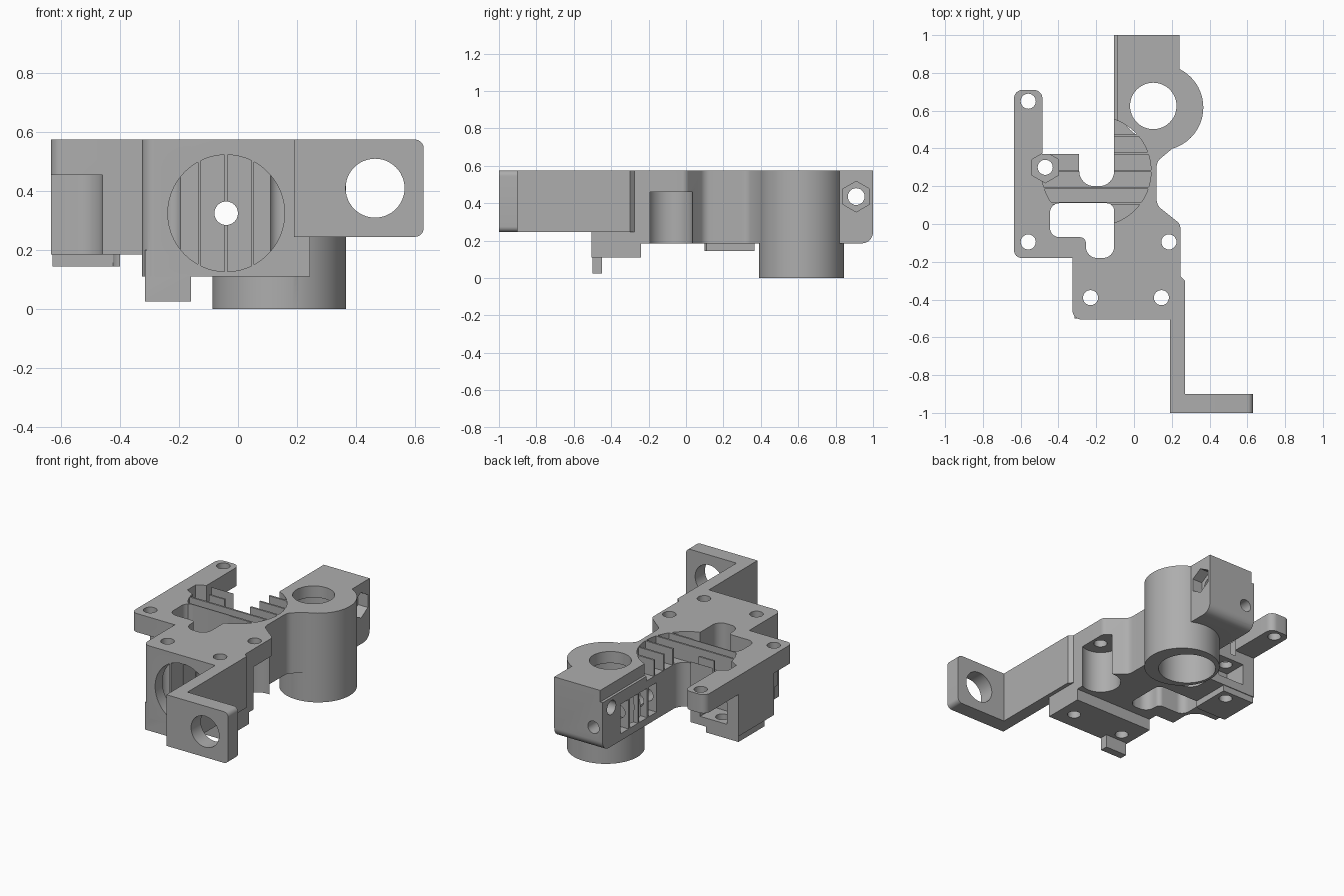
import bpy, bmesh, math
from mathutils import Vector, Matrix

cube = bpy.data.objects.get("Cube")
if cube:
    bpy.data.objects.remove(cube, do_unlink=True)

grey = bpy.data.materials.new("plain grey plastic")
grey.use_nodes = True
colour = (0.42, 0.42, 0.42, 1)
grey.diffuse_color = colour
grey.node_tree.nodes["Principled BSDF"].inputs["Base Color"].default_value = colour


def rounded(points, steps=8):
    """Polygon whose (x, y, radius) corners are replaced by arcs."""
    out = []
    for i, p in enumerate(points):
        c = Vector(p[:2])
        r = p[2] if len(p) > 2 else 0
        if r == 0:
            out.append(c)
            continue
        a = (Vector(points[i - 1][:2]) - c).normalized()
        b = (Vector(points[(i + 1) % len(points)][:2]) - c).normalized()
        half = a.angle(b) / 2
        centre = c + (a + b).normalized() * (r / math.sin(half))
        s = c + a * (r / math.tan(half)) - centre
        e = c + b * (r / math.tan(half)) - centre
        sweep = s.angle_signed(e)
        for k in range(steps + 1):
            out.append(centre + Matrix.Rotation(-sweep * k / steps, 2) @ s)
    return out


def prism(name, points, lo, hi, axis="z"):
    """Extrude a 2D polygon along an axis."""
    place = {"z": lambda u, v, w: (u, v, w),
             "y": lambda u, v, w: (u, w, v),
             "x": lambda u, v, w: (w, u, v)}[axis]
    bm = bmesh.new()
    face = bm.faces.new([bm.verts.new(place(p[0], p[1], lo)) for p in points])
    ext = bmesh.ops.extrude_face_region(bm, geom=[face])
    moved = [v for v in ext["geom"] if isinstance(v, bmesh.types.BMVert)]
    bmesh.ops.translate(bm, verts=moved, vec=place(0, 0, hi - lo))
    bmesh.ops.recalc_face_normals(bm, faces=bm.faces)
    mesh = bpy.data.meshes.new(name)
    bm.to_mesh(mesh)
    bm.free()
    mesh.materials.append(grey)
    obj = bpy.data.objects.new(name, mesh)
    bpy.context.collection.objects.link(obj)
    return obj


def box(name, x, y, z):
    return prism(name, [(x[0], y[0]), (x[1], y[0]), (x[1], y[1]), (x[0], y[1])], *z)


def cylinder(name, centre, r, lo, hi, axis="z", sides=48):
    ring = [(centre[0] + r * math.cos(math.tau * k / sides + math.pi / 2),
             centre[1] + r * math.sin(math.tau * k / sides + math.pi / 2)) for k in range(sides)]
    return prism(name, ring, lo, hi, axis)


def disc_slices(name, centre, r, cuts, rib, lo, hi, axis, swap):
    """Disc cutter split into slices so that thin ribs stay standing."""
    edges = [-r] + [c for c in cuts] + [r]
    made = []
    for i, (s, e) in enumerate(zip(edges, edges[1:])):
        s += rib / 2 if i else 0
        e -= rib / 2 if i < len(cuts) else 0
        a0, a1 = math.asin(s / r), math.asin(e / r)
        side = [(r * math.cos(a0 + (a1 - a0) * k / 14), r * math.sin(a0 + (a1 - a0) * k / 14))
                for k in range(15)]
        loop = side + [(-u, v) for u, v in reversed(side) if u > 1e-5]
        loop = [(v, u) for u, v in loop] if swap else loop
        made.append(prism(name, [(centre[0] + u, centre[1] + v) for u, v in loop], lo, hi, axis))
    return made


def combine(target, others, operation):
    bpy.context.view_layer.objects.active = target
    for other in others:
        mod = target.modifiers.new(other.name, "BOOLEAN")
        mod.operation, mod.solver, mod.object = operation, "EXACT", other
        bpy.ops.object.modifier_apply(modifier=mod.name)
        bpy.data.objects.remove(other, do_unlink=True)


TOP, BASE = 0.575, 0.185

# Main body with waist, rear block, notch and side leg
outline = rounded([
    (-0.325, -0.505, 0.045), (0.245, -0.505), (0.245, 0.0, 0.04), (0.12, 0.1, 0.06),
    (0.12, 0.33, 0.06), (0.24, 0.43), (0.24, 1), (-0.105, 1), (-0.105, 0.2, 0.08),
    (-0.29, 0.2, 0.08), (-0.29, 0.37), (-0.485, 0.37), (-0.485, 0.71, 0.045),
    (-0.635, 0.71, 0.045), (-0.635, -0.18, 0.04), (-0.325, -0.18)])
body = prism("extruder_body", outline, BASE, TOP)

# Probe tube, lower front block, stop tab and hinge pad
parts = [
    cylinder("tube", (0.14, 0.617), 0.227, 0, TOP, sides=64),
    prism("front_block", rounded([(-0.325, -0.505, 0.045), (0.245, -0.505),
                                  (0.245, -0.24), (-0.325, -0.24)]), 0.11, 0.3),
    box("stop_tab", (-0.315, -0.16), (-0.5, -0.45), (0.025, 0.2)),
    box("hinge_pad", (-0.63, -0.4), (0.1, 0.365), (0.145, 0.25)),
    prism("bracket_arm", [(0.19, -1), (0.27, -1), (0.27, -0.3), (0.24, -0.27), (0.19, -0.27)],
          0.245, TOP),
    prism("bracket_foot", rounded([(0.2, 0.245), (0.63, 0.245, 0.03), (0.63, TOP, 0.03),
                                   (0.2, TOP)]), -1, -0.9, "y"),
]
combine(body, parts, "UNION")

# Central opening and the thinned leg
cuts = [
    prism("centre_opening", rounded([
        (-0.445, 0.11, 0.05), (-0.445, -0.07, 0.05), (-0.255, -0.07, 0.03), (-0.255, -0.18, 0.06),
        (-0.105, -0.18, 0.06), (-0.105, 0.11, 0.04)]), -0.1, 0.7),
    box("leg_relief", (-0.7, -0.484), (0.37, 0.8), (0.1, 0.455)),
    prism("side_relief", rounded([(-0.7, -0.25), (-0.46, -0.25), (-0.46, 0.01, 0.09),
                                  (-0.7, 0.01)]), 0.1, 0.455),
    cylinder("screw_relief", (0.19, -0.085), 0.12, 0.1, 0.46),
    box("wall_ledge", (-0.2, -0.088), (0.5, 1.1), (0.5, 0.7)),
]

# Stepped bore of the tube
cuts += [cylinder("tube_bore", (0.102, 0.62), 0.172, -0.1, 0.5, sides=64),
         cylinder("tube_mouth", (0.102, 0.625), 0.123, 0.4, 0.7)]

# Vertical screw holes
for x, y in [(-0.56, 0.65), (-0.56, -0.095), (0.185, -0.095), (-0.23, -0.39), (0.145, -0.39),
             (-0.47, 0.3)]:
    cuts.append(cylinder("screw_hole", (x, y), 0.04, -0.1, 0.7, sides=24))

# Gear recess on top and bearing recess in front, both with support ribs
cuts += disc_slices("gear_recess", (-0.2, 0.28), 0.29, [-0.17, -0.09, 0, 0.095, 0.19],
                    0.012, 0.47, 0.7, "z", False)
cuts += disc_slices("bearing_recess", (-0.04, 0.325), 0.198, [-0.09, 0, 0.09],
                    0.01, -0.6, -0.37, "y", True)

# Long shaft, foot hole, nut traps and clamp screw
cuts += [
    cylinder("shaft_hole", (-0.04, 0.325), 0.04, -0.7, 1.1, "y", 24),
    cylinder("foot_hole", (0.465, 0.41), 0.1, -1.1, -0.8, "y"),
    cylinder("hinge_nut_trap", (-0.47, 0.3), 0.082, 0.42, 0.7, "z", 6),
    box("hinge_nut_slot", (-0.55, -0.36), (0.22, 0.5), (0.24, 0.38)),
    cylinder("clamp_nut_trap", (0.91, 0.435), 0.082, 0.17, 0.4, "x", 6),
    cylinder("clamp_screw_hole", (0.91, 0.435), 0.045, -0.3, 0.4, "x", 24),
]

# Side windows between upright bars
for i in range(4):
    y = 0.45 + i * 0.095
    cuts.append(box("side_window", (-0.2, -0.04), (y, y + 0.083), (0.23, 0.42)))

# Rounded lower rear edge
r = 0.06
arc = [(1 - r + r * math.cos(a), BASE + r + r * math.sin(a))
       for a in [-math.pi / 2 * k / 8 for k in range(9)]]
cuts.append(prism("rear_edge_round", [(1.1, BASE + r)] + arc + [(1 - r, 0.1), (1.1, 0.1)],
                  -0.3, 0.4, "x"))
combine(body, cuts, "DIFFERENCE")

# Smooth curved walls, keep hard edges
bpy.ops.object.select_all(action="DESELECT")
body.select_set(True)
bpy.context.view_layer.objects.active = body
bpy.ops.object.shade_smooth_by_angle(angle=math.radians(30))
